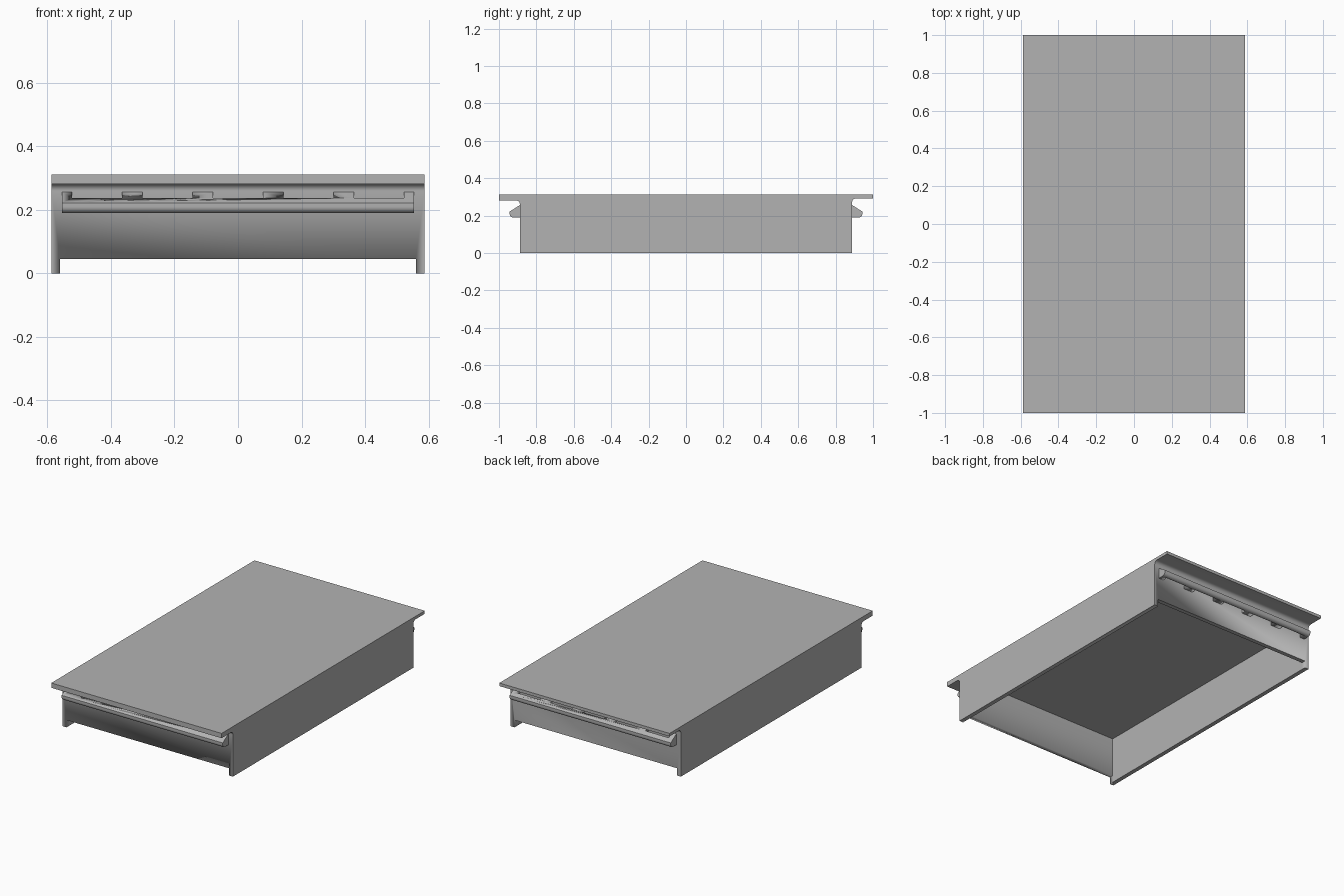
import bpy
import bmesh
from math import cos, sin, pi, radians

cube = bpy.data.objects.get("Cube")
if cube:
    bpy.data.objects.remove(cube, do_unlink=True)

HALF_W, HALF_L, TOP = 0.587, 1.0, 0.312     # overall size
WALL_Y, THICK = 0.888, 0.027                # end wall face and sheet thickness
INNER_X = HALF_W - THICK
RAIL_X = 0.555

grey = bpy.data.materials.new("plain_grey")
grey.use_nodes = True
colour = (0.45, 0.45, 0.45, 1)
grey.diffuse_color = colour
grey.node_tree.nodes["Principled BSDF"].inputs["Base Color"].default_value = colour


def arc(cy, cz, r, start, end, steps=8):
    angles = [radians(start + (end - start) * i / steps) for i in range(steps + 1)]
    return [(cy + r * cos(a), cz + r * sin(a)) for a in angles]


def extrude_x(name, profile, half):
    """Extrude a closed (y, z) profile from -half to +half along x."""
    bm = bmesh.new()
    face = bm.faces.new([bm.verts.new((-half, y, z)) for y, z in profile])
    out = bmesh.ops.extrude_face_region(bm, geom=[face])
    verts = [v for v in out["geom"] if isinstance(v, bmesh.types.BMVert)]
    bmesh.ops.translate(bm, verts=verts, vec=(2 * half, 0, 0))
    bmesh.ops.recalc_face_normals(bm, faces=bm.faces)
    mesh = bpy.data.meshes.new(name)
    bm.to_mesh(mesh)
    bm.free()
    obj = bpy.data.objects.new(name, mesh)
    bpy.context.collection.objects.link(obj)
    mesh.materials.append(grey)
    bpy.ops.object.select_all(action="DESELECT")
    obj.select_set(True)
    bpy.context.view_layer.objects.active = obj
    bpy.ops.object.shade_smooth_by_angle(angle=radians(30))
    return obj


def cut_box(target, name, x, y, z):
    """Subtract a box given by its (low, high) ranges."""
    profile = [(y[0], z[0]), (y[1], z[0]), (y[1], z[1]), (y[0], z[1])]
    box = extrude_x(name, profile, (x[1] - x[0]) / 2)
    box.location.x = (x[0] + x[1]) / 2
    box.hide_render = True
    box.hide_viewport = True
    mod = target.modifiers.new(name, "BOOLEAN")
    mod.operation = "DIFFERENCE"
    mod.solver = "EXACT"
    mod.object = box


# Tray body: T-shaped outline with filleted overhanging lips
def lip(under, r):
    return [(WALL_Y, 0)] + arc(WALL_Y + r, under - r, r, 180, 90) + [(HALF_L, under), (HALF_L, TOP)]


back = lip(0.293, 0.022)
front = [(-y, z) for y, z in lip(0.282, 0.022)]
body = extrude_x("tray_body", back + front[::-1], HALF_W)
inside = (-INNER_X, INNER_X)
inner_y = WALL_Y - THICK
cut_box(body, "cavity_cutter", inside, (-inner_y, inner_y), (-0.2, 0.292))
cut_box(body, "end_wall_cutter", inside, (-1.2, 1.2), (-0.3, 0.045))

# Slotted hook rails on both end walls
rail_profile = ([(WALL_Y - 0.01, 0.19), (WALL_Y - 0.01, 0.257), (WALL_Y, 0.257), (0.943, 0.222)]
                + arc(0.923, 0.21, 0.02, 0, -90))
for side, label in ((-1, "front"), (1, "back")):
    rail = extrude_x(label + "_rail", [(side * y, z) for y, z in rail_profile], RAIL_X)
    slot_y = sorted((side * (WALL_Y - 0.05), side * 0.919))
    for i in range(-2, 3):
        x = i * 0.222
        cut_box(rail, f"{label}_slot_cutter_{i + 3}", (x - 0.079, x + 0.079), slot_y, (0.1, 0.4))
